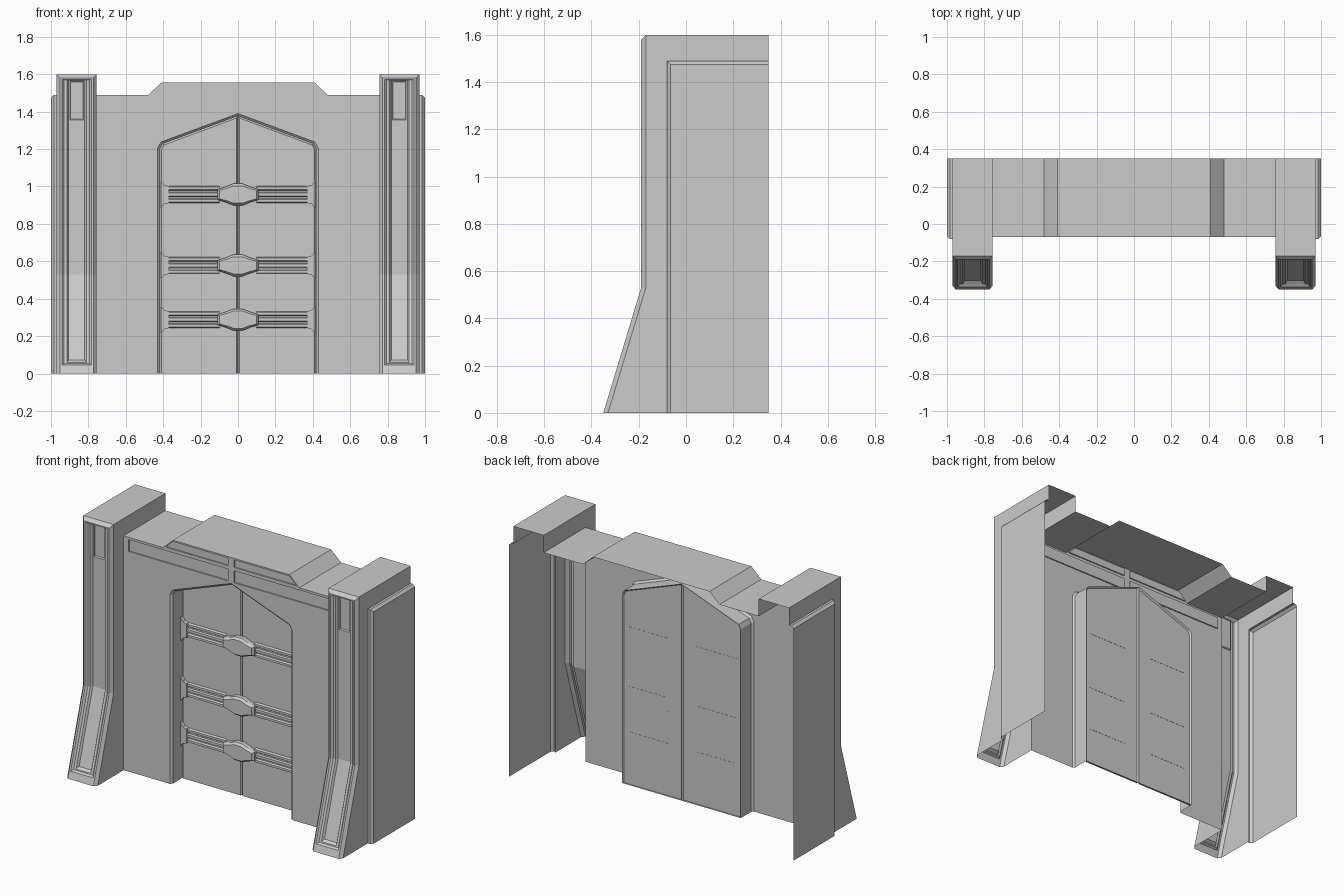
import bpy, bmesh

if "Cube" in bpy.data.objects:
    bpy.data.objects.remove(bpy.data.objects["Cube"])

WALL_Y, BACK_Y, DOOR_Y = -0.07, 0.35, 0.035


def finish(name, bm, mirror=False):
    bmesh.ops.remove_doubles(bm, verts=bm.verts, dist=1e-5)
    bmesh.ops.recalc_face_normals(bm, faces=bm.faces)
    me = bpy.data.meshes.new(name)
    bm.to_mesh(me)
    bm.free()
    ob = bpy.data.objects.new(name, me)
    bpy.context.collection.objects.link(ob)
    if mirror:
        ob.modifiers.new("Mirror", 'MIRROR').use_axis[0] = True
    return ob


def loft(bm, rings, closed=True, cap=False):
    """Skin a list of equal-length point rings."""
    vs = [[bm.verts.new(p) for p in r] for r in rings]
    n = len(vs[0])
    for a, b in zip(vs, vs[1:]):
        for i in range(n if closed else n - 1):
            j = (i + 1) % n
            bm.faces.new((a[i], a[j], b[j], b[i]))
    if cap:
        bm.faces.new(vs[-1])
    return vs


def at_y(pts, y):
    return [(x, y, z) for x, z in pts]


def both(pts):
    """Complete a right-half outline to the left side."""
    return pts + [(-x, z) for x, z in reversed(pts) if x > 1e-6]


# --- Buttress pillars: nested channel following the bent front ---
CX = 0.863


def front_y(z, d):
    return -0.35 + 0.16 * min(z, 0.53) / 0.53 + d


def channel_ring(h, z0, z1, d):
    zs = (z0, 0.53, z1)
    left = [(CX - h, front_y(z, d), z) for z in zs]
    return left + [(CX + h, y, z) for _, y, z in reversed(left)]


bm = bmesh.new()
A = channel_ring(0.107, 0, 1.60, 0.02)
B = channel_ring(0.09, 0, 1.58, 0)
loft(bm, [A, B], closed=False)
rings = loft(bm, [B,
                  channel_ring(0.079, 0.045, 1.572, 0),
                  channel_ring(0.068, 0.053, 1.57, 0.012),
                  channel_ring(0.052, 0.06, 1.57, 0.012),
                  channel_ring(0.043, 0.072, 1.568, 0.026)])
L0, L1, L2, R2, R1, R0 = rings[-1]
bm.faces.new((L0, L1, R1, R0))


# small recess at the head of the channel
def head_ring(h, z0, z1, d):
    return [(CX - h, -0.19 + d, z0), (CX - h, -0.19 + d, z1),
            (CX + h, -0.19 + d, z1), (CX + h, -0.19 + d, z0)]


loft(bm, [[v.co[:] for v in (L1, L2, R2, R1)],
          head_ring(0.036, 1.355, 1.562, 0.026),
          head_ring(0.033, 1.36, 1.558, 0.034)], cap=True)
# pillar sides and top
for front in (A[:3], A[5:2:-1]):
    x = front[0][0]
    pts = front + [(x, BACK_Y, 1.6), (x, BACK_Y, 1.49), (x, WALL_Y, 1.49), (x, WALL_Y, 0)]
    bm.faces.new([bm.verts.new(p) for p in pts])
bm.faces.new([bm.verts.new(p) for p in
              (A[2], A[3], (A[3][0], BACK_Y, 1.6), (A[2][0], BACK_Y, 1.6))])
finish("pillar", bm, True)

# --- Outset plates on the outer sides ---
bm = bmesh.new()
layers = [(0.97, -0.08, 1.49), (0.985, -0.08, 1.49), (1.0, -0.065, 1.475)]
vs = loft(bm, [[(x, y, 0), (x, y, z), (x, BACK_Y, z)] for x, y, z in layers], closed=False)
bm.faces.new(vs[-1] + [bm.verts.new((1.0, BACK_Y, 0))])
finish("side_plate", bm, True)

# --- Front wall with arched opening and recessed lintel panels ---
XI = CX - 0.107
top_line = both([(XI, 1.49), (0.48, 1.49), (0.41, 1.555)])
opening = both([(0.43, 0), (0.43, 1.205), (0.412, 1.238), (0, 1.39)])
opening_in = both([(0.418, 0), (0.418, 1.2), (0.403, 1.228), (0, 1.377)])
outline = [(XI, 0)] + top_line + [(-XI, 0)] + opening[::-1]
panels = [[(0.022, 1.40), (0.72, 1.40), (0.72, 1.475), (0.022, 1.475)],
          [(0.022, 1.497), (0.462, 1.497), (0.412, 1.545), (0.022, 1.545)]]
panels += [[(-x, z) for x, z in p] for p in panels]

bm = bmesh.new()
edges = []
for loop in [outline] + panels:
    v = [bm.verts.new(p) for p in at_y(loop, WALL_Y)]
    edges += [bm.edges.new((v[i], v[i - 1])) for i in range(len(v))]
bmesh.ops.triangle_fill(bm, edges=edges, use_beauty=True, normal=(0, -1, 0))
for p in panels:
    loft(bm, [at_y(p, WALL_Y), at_y(p, WALL_Y + 0.008)], cap=True)
# top deck and door reveal
loft(bm, [at_y(top_line, WALL_Y), at_y(top_line, BACK_Y)], closed=False)
loft(bm, [at_y(opening, WALL_Y), at_y(opening_in, WALL_Y + 0.012),
          at_y(opening_in, DOOR_Y + 0.012)], closed=False)
finish("gate_wall", bm)

# --- Door leaves with chamfered seams ---
bm = bmesh.new()
leaf = [(0, 0), (0.418, 0), (0.418, 1.2), (0.403, 1.228), (0, 1.377)]
leaf_in = [(0.007, 0), (0.41, 0), (0.41, 1.196), (0.398, 1.221), (0.007, 1.366)]
loft(bm, [at_y(leaf, DOOR_Y + 0.012), at_y(leaf_in, DOOR_Y)], cap=True)
finish("door_leaf", bm, True)

# --- Iron straps across the door ---
bar = [(0.002, -0.045), (-0.016, -0.040), (-0.016, -0.026), (-0.006, -0.020),
       (-0.006, -0.012), (-0.018, -0.008)]
bar += [(y, -z) for y, z in reversed(bar)]
boss = both([(0.025, -0.058), (0.065, -0.042), (0.11, -0.028),
             (0.11, 0.028), (0.065, 0.042), (0.025, 0.058)])
flare = [(0.37, -0.045), (0.395, -0.052), (0.413, -0.075),
         (0.413, 0.075), (0.395, 0.052), (0.37, 0.045)]
for i, cz in enumerate((0.957, 0.578, 0.288), 1):
    bm = bmesh.new()
    loft(bm, [[(x, DOOR_Y + y, cz + z) for y, z in bar] for x in (0.10, 0.38)])
    finish(f"strap_bar_{i}", bm, True)
    bm = bmesh.new()
    lift = [(x, z + cz) for x, z in flare]
    loft(bm, [at_y(lift, DOOR_Y), at_y(lift, DOOR_Y - 0.024)], cap=True)
    finish(f"strap_end_{i}", bm, True)
    bm = bmesh.new()
    lift = [(x, z + cz) for x, z in boss]
    small = [(x * 0.9, z * 0.8 + cz) for x, z in boss]
    loft(bm, [at_y(lift, DOOR_Y), at_y(lift, DOOR_Y - 0.028),
              at_y(small, DOOR_Y - 0.042)], cap=True)
    finish(f"strap_boss_{i}", bm)
